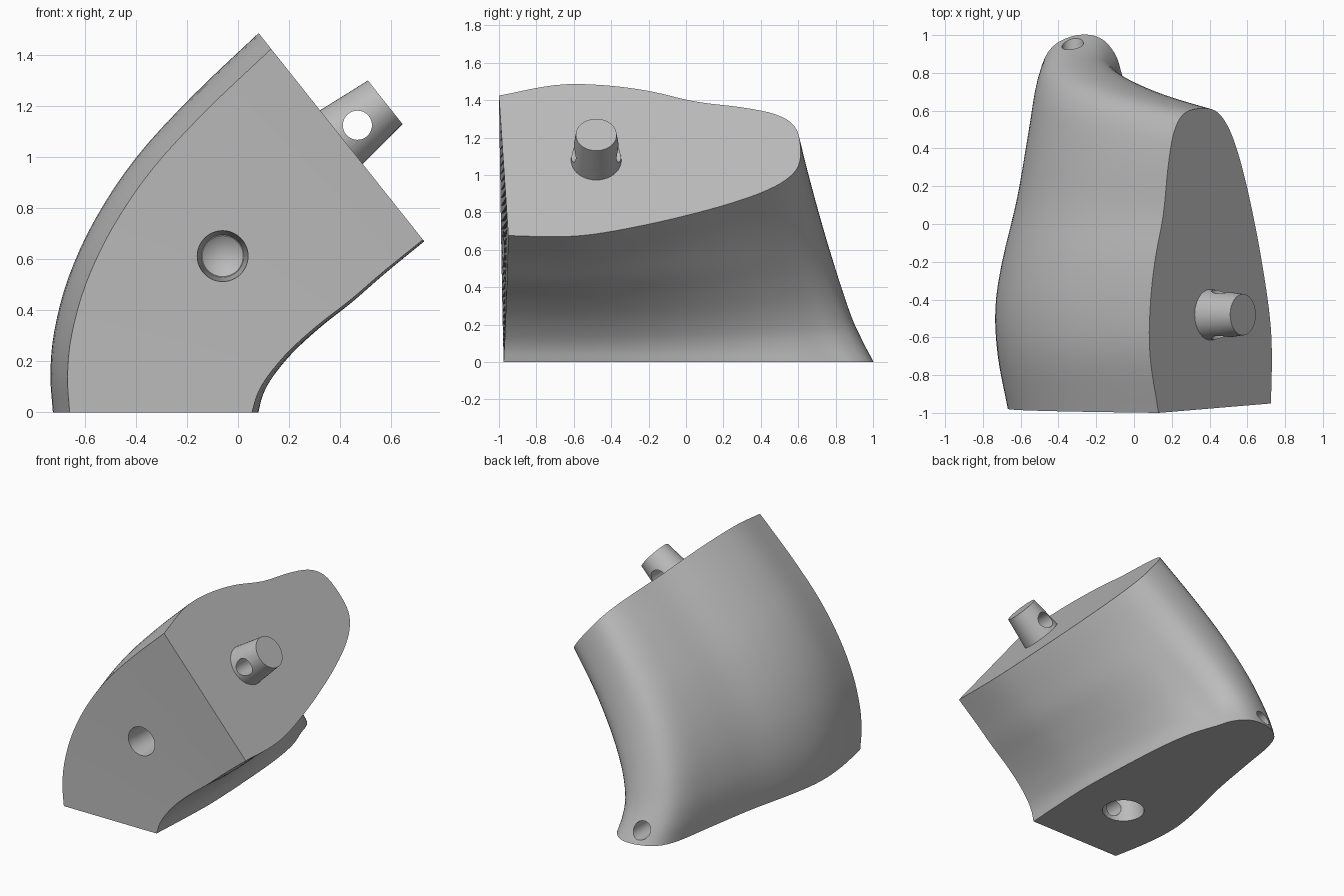
import bpy, bmesh, math
from mathutils import Vector

default = bpy.data.objects.get("Cube")
if default:
    bpy.data.objects.remove(default, do_unlink=True)

grey = bpy.data.materials.new("plain grey")
grey.use_nodes = True
COLOUR = (0.5, 0.5, 0.5, 1)
grey.diffuse_color = COLOUR
grey.node_tree.nodes["Principled BSDF"].inputs["Base Color"].default_value = COLOUR


def smooth_path(points, steps):
    """Catmull-Rom curve through the given points."""
    pts = [Vector(p) for p in points]
    pts = [2 * pts[0] - pts[1]] + pts + [2 * pts[-1] - pts[-2]]
    path = []
    for a, b, c, d in zip(pts, pts[1:], pts[2:], pts[3:]):
        for k in range(steps):
            t = k / steps
            path.append(0.5 * (2 * b + (c - a) * t + (2 * a - 5 * b + 4 * c - d) * t ** 2
                               + (3 * b - a - 3 * c + d) * t ** 3))
    return path + [pts[-2]]


def mesh_object(name, bm):
    bmesh.ops.recalc_face_normals(bm, faces=bm.faces)
    mesh = bpy.data.meshes.new(name)
    bm.to_mesh(mesh)
    bm.free()
    mesh.materials.append(grey)
    obj = bpy.data.objects.new(name, mesh)
    bpy.context.collection.objects.link(obj)
    return obj


def frustum(name, base, direction, r1, r2, length):
    """Tapered round part standing on base and pointing along direction."""
    bm = bmesh.new()
    bmesh.ops.create_cone(bm, cap_ends=True, segments=48, radius1=r1, radius2=r2, depth=length)
    bmesh.ops.translate(bm, verts=bm.verts, vec=(0, 0, length / 2))
    obj = mesh_object(name, bm)
    obj.rotation_euler = Vector(direction).to_track_quat('Z', 'Y').to_euler()
    obj.location = base
    return obj


def cut(target, cutter):
    """Subtract the cutter from the target and discard it."""
    cutter.hide_render = True
    bpy.context.view_layer.objects.active = target
    mod = target.modifiers.new("hole", 'BOOLEAN')
    mod.operation = 'DIFFERENCE'
    mod.solver = 'EXACT'
    mod.object = cutter
    bpy.ops.object.modifier_apply(modifier=mod.name)
    bpy.data.objects.remove(cutter, do_unlink=True)


def shade(obj):
    bpy.ops.object.select_all(action='DESELECT')
    obj.select_set(True)
    bpy.context.view_layer.objects.active = obj
    bpy.ops.object.shade_smooth_by_angle(angle=math.radians(30))


# Outer and inner side profiles (x, z), paired level by level
outer = smooth_path([(-.725, 0), (-.735, .15), (-.72, .32), (-.665, .53),
                     (-.56, .76), (-.4, 1), (-.18, 1.24), (.08, 1.487)], 4)
inner = smooth_path([(.08, 0), (.1, .07), (.14, .14), (.22, .235),
                     (.33, .335), (.45, .43), (.58, .545), (.73, .67)], 4)

# Outlines (x, y) of the flat base and the slanted top, paired point by point
base_outline = smooth_path([
    (-.66, -.975), (-.71, -.7), (-.725, -.45), (-.69, -.2), (-.61, .15), (-.55, .5),
    (-.5, .8), (-.43, .94), (-.3, 1), (-.18, .985), (-.1, .9), (-.06, .78),
    (0, .6), (.04, .35), (.065, 0), (.08, -.4), (.07, -.7), (.055, -.975)], 4)
top_outline = smooth_path([
    (.13, -1), (.085, -.7), (.085, -.45), (.11, -.2), (.155, .05), (.18, .3),
    (.21, .48), (.26, .58), (.345, .612), (.43, .6), (.49, .53), (.54, .41),
    (.59, .23), (.64, 0), (.685, -.25), (.72, -.5), (.73, -.7), (.725, -.95)], 4)


def fraction(x, level):
    """How far x lies between the outer and inner profile at a level."""
    return (x - outer[level].x) / (inner[level].x - outer[level].x)


# Body: loft from the base outline to the top outline
bm = bmesh.new()
rings = []
for level, (a, b) in enumerate(zip(outer, inner)):
    t = level / (len(outer) - 1)
    ring = []
    for p, q in zip(base_outline, top_outline):
        f = (1 - t) * fraction(p.x, 0) + t * fraction(q.x, -1)
        y = (1 - t) * p.y + t * q.y
        spot = a.lerp(b, f)
        ring.append(bm.verts.new((spot.x, y, spot.y)))
    rings.append(ring)
for low, high in zip(rings, rings[1:]):
    for i in range(len(low)):
        j = (i + 1) % len(low)
        bm.faces.new((low[i], low[j], high[j], high[i]))
bm.faces.new(rings[0])
bm.faces.new(rings[-1])
body = mesh_object("body", bm)

# Blind hole in the front with a shallow conical end
cut(body, frustum("front_hole", (-.06, -1.02, .612), (0, 1, 0), .103, .083, .27))
cut(body, frustum("front_hole_end", (-.06, -.752, .612), (0, 1, 0), .083, 0, .06))

# Socket in the base and the pin channel crossing it to the back
cut(body, frustum("base_socket", (-.31, -.48, -.01), (0, 0, 1), .14, .113, .25))
cut(body, frustum("pin_channel", (-.325, -.75, .085), (0, 1, 0), .057, .057, 2))
shade(body)

# Tapered peg on the slanted top, with a cross hole
slant = (inner[-1] - outer[-1]).normalized()
normal = Vector((-slant.y, 0, slant.x))
tip = Vector((.577, -.48, 1.215))
peg = frustum("peg", tip - normal * .25, normal, .138, .109, .25)
cut(peg, frustum("peg_hole", (.468, -.8, 1.125), (0, 1, 0), .057, .057, .7))
shade(peg)
